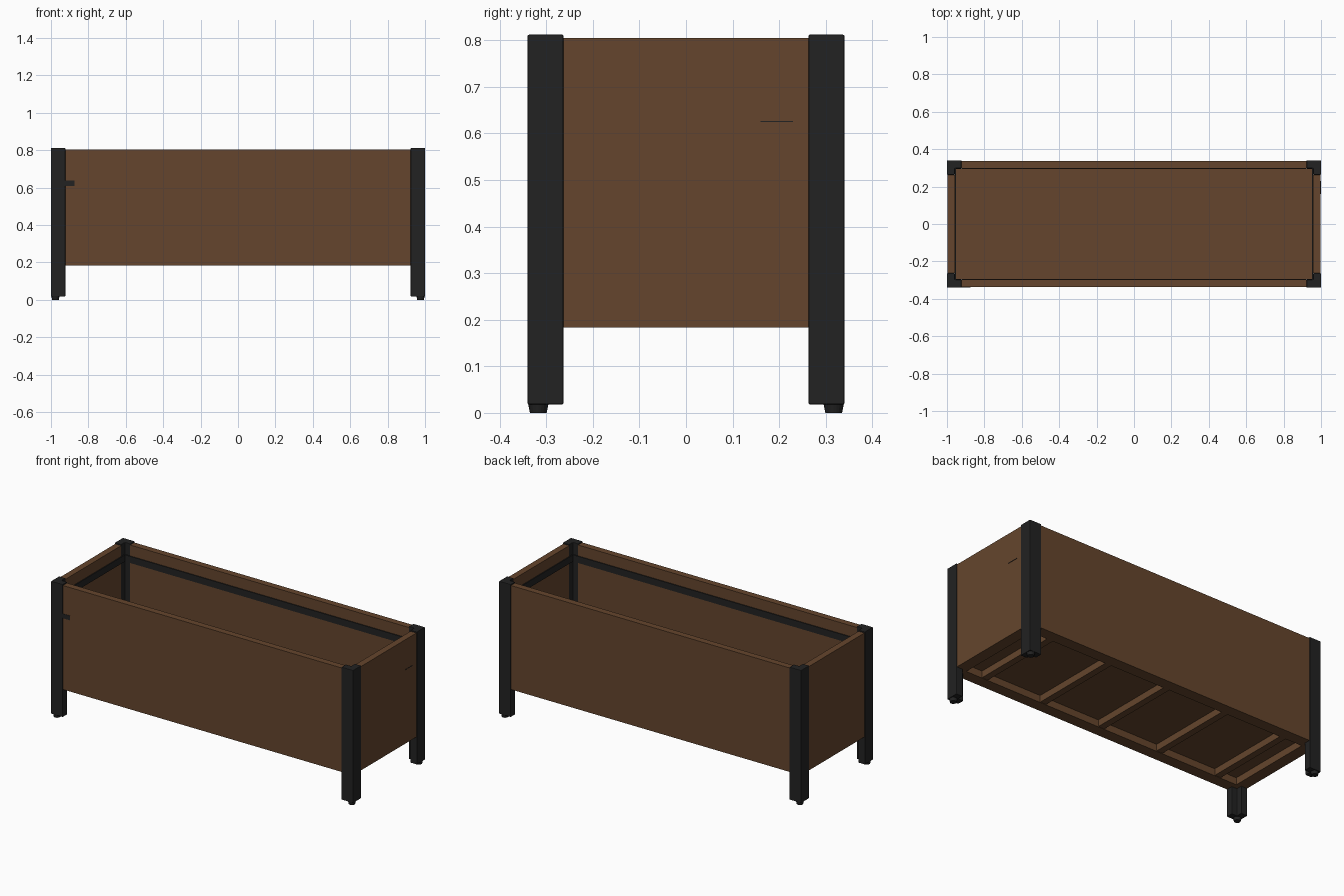
import bpy, bmesh

# Remove only the default cube
cube = bpy.data.objects.get("Cube")
if cube:
    bpy.data.objects.remove(cube)


def material(name, rgb):
    m = bpy.data.materials.new(name)
    m.use_nodes = True
    m.diffuse_color = (*rgb, 1)
    m.node_tree.nodes["Principled BSDF"].inputs["Base Color"].default_value = (*rgb, 1)
    return m


WOOD = material("brown_wood", (0.13, 0.06, 0.026))
METAL = material("black_metal", (0.016, 0.016, 0.016))


def finish(name, bm, mat, bevel=0):
    bmesh.ops.recalc_face_normals(bm, faces=bm.faces)
    mesh = bpy.data.meshes.new(name)
    bm.to_mesh(mesh)
    bm.free()
    mesh.materials.append(mat)
    ob = bpy.data.objects.new(name, mesh)
    bpy.context.collection.objects.link(ob)
    if bevel:
        mod = ob.modifiers.new("soft_edge", "BEVEL")
        mod.width = bevel
        mod.segments = 2
    return ob


def box(name, low, high, mat, bevel=0):
    bm = bmesh.new()
    bmesh.ops.create_cube(bm, size=1)
    for v in bm.verts:
        v.co = [l + (c + 0.5) * (h - l) for c, l, h in zip(v.co, low, high)]
    return finish(name, bm, mat, bevel)


X, Y = 1.0, 0.34            # outer half sizes
ARM, THICK = 0.077, 0.042   # corner leg section
IN_X, IN_Y = X - THICK, Y - THICK
LOW, TOP = 0.183, 0.805     # box bottom and top
GAP = 0.003

# Four angled corner legs, each on a tapered foot
for sx, xname in ((1, "left"), (-1, "right")):
    for sy, yname in ((-1, "front"), (1, "back")):
        name = f"{yname}_{xname}"
        bm = bmesh.new()
        section = [(0, 0), (ARM, 0), (ARM, THICK), (THICK, THICK), (THICK, ARM), (0, ARM)]
        face = bm.faces.new([bm.verts.new((sx * (X - a), sy * (Y - b), 0.018))
                             for a, b in section])
        side = bmesh.ops.extrude_face_region(bm, geom=[face])["geom"]
        for v in side:
            if isinstance(v, bmesh.types.BMVert):
                v.co.z = 0.812
        finish(name + "_leg", bm, METAL, 0.003)

        bm = bmesh.new()
        bmesh.ops.create_cone(bm, cap_ends=True, segments=20, radius1=0.018,
                              radius2=0.022, depth=0.02)
        bmesh.ops.translate(bm, verts=bm.verts, vec=(sx * 0.976, sy * 0.317, 0.01))
        finish(name + "_foot", bm, METAL)


def mirrored_pair(names, low, high, axis, mat, bevel=0):
    """Make a box and its copy on the opposite side of the planter."""
    box(names[0], low, high, mat, bevel)
    lo, hi = list(low), list(high)
    lo[axis], hi[axis] = -high[axis], -low[axis]
    box(names[1], lo, hi, mat, bevel)


# Long and short walls between the legs
mirrored_pair(("back_wall", "front_wall"), (ARM - X, IN_Y, LOW),
              (X - ARM, Y - GAP, TOP), 1, WOOD)
mirrored_pair(("left_wall", "right_wall"), (IN_X, ARM - Y, LOW),
              (X - GAP, Y - ARM, TOP), 0, WOOD)

# Thin dark band around the inside, below the rim
BAND = 0.005
mirrored_pair(("back_band", "front_band"), (-IN_X, IN_Y - BAND, 0.70),
              (IN_X, IN_Y, 0.74), 1, METAL)
mirrored_pair(("left_band", "right_band"), (IN_X - BAND, -IN_Y, 0.70),
              (IN_X, IN_Y, 0.74), 0, METAL)

# Bottom frame, cross slats and floor panel
RAIL, FLOOR = 0.03, 0.225
mirrored_pair(("back_rail", "front_rail"), (-IN_X, IN_Y - RAIL, LOW),
              (IN_X, IN_Y, FLOOR), 1, WOOD)
mirrored_pair(("left_rail", "right_rail"), (IN_X - RAIL, RAIL - IN_Y, LOW),
              (IN_X, IN_Y - RAIL, FLOOR), 0, WOOD)
for i in range(-2, 3):
    x = i * 0.4
    box(f"floor_slat_{i + 3}", (x - 0.02, RAIL - IN_Y, LOW + 0.002),
        (x + 0.02, IN_Y - RAIL, FLOOR), WOOD)
box("floor_panel", (-IN_X, -IN_Y, FLOOR), (IN_X, IN_Y, FLOOR + 0.015), WOOD)

# Small dark marks on the outside of the walls
box("front_mark", (-0.925, -Y + 0.001, 0.61), (-0.875, -Y + GAP, 0.637), METAL)
box("side_mark", (X - GAP, 0.16, 0.624), (X - 0.001, 0.23, 0.627), METAL)
